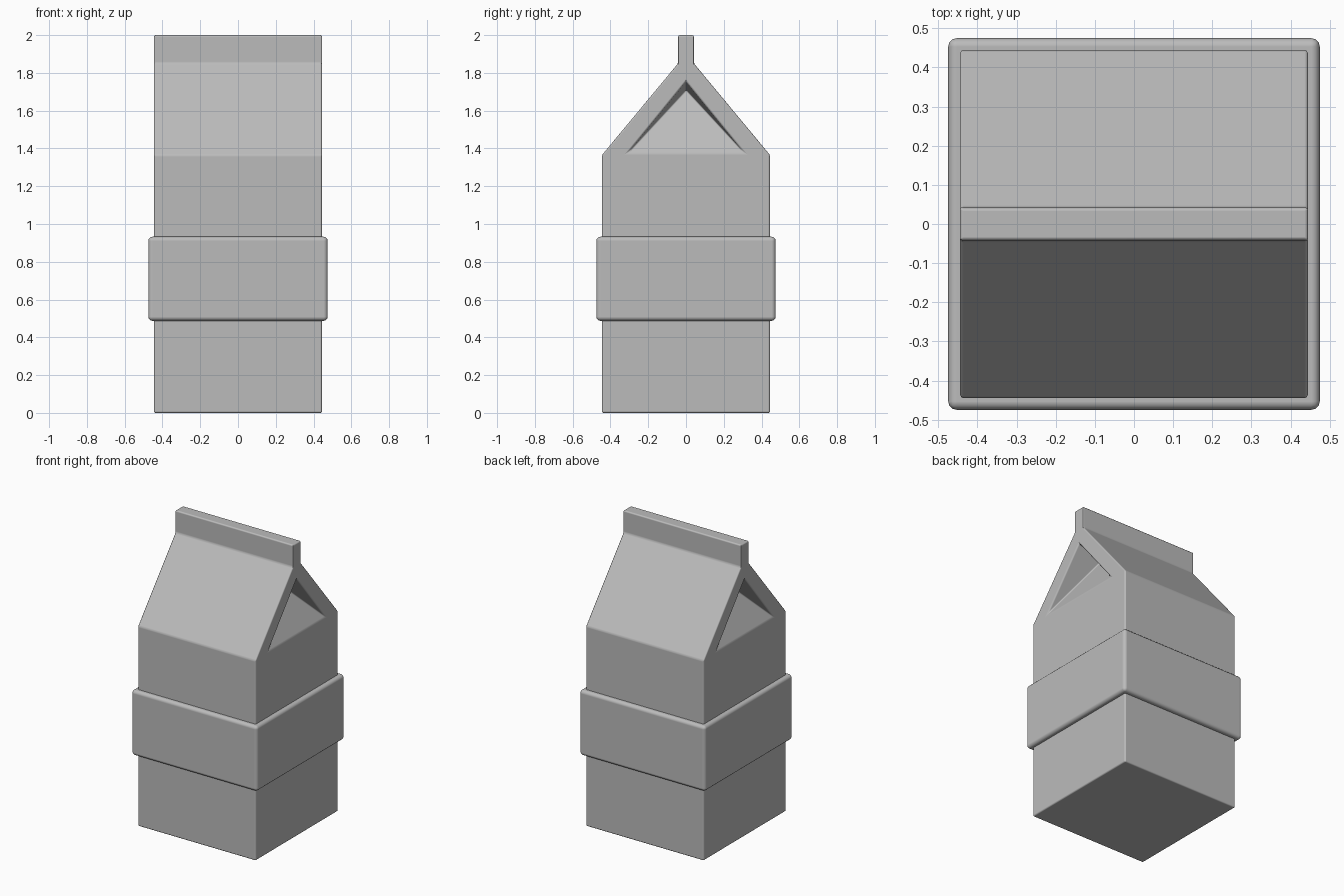
import bpy, bmesh

cube = bpy.data.objects.get("Cube")
if cube:
    bpy.data.objects.remove(cube)

grey = bpy.data.materials.new("plain grey")
grey.use_nodes = True
COLOUR = (0.5, 0.5, 0.5, 1)
grey.diffuse_color = COLOUR
grey.node_tree.nodes["Principled BSDF"].inputs["Base Color"].default_value = COLOUR


def make_object(name, bm):
    bmesh.ops.recalc_face_normals(bm, faces=bm.faces)
    mesh = bpy.data.meshes.new(name)
    bm.to_mesh(mesh)
    bm.free()
    mesh.materials.append(grey)
    obj = bpy.data.objects.new(name, mesh)
    bpy.context.collection.objects.link(obj)
    return obj


def soften(obj, width, segments=3):
    bevel = obj.modifiers.new("soft edges", "BEVEL")
    bevel.width = width
    bevel.segments = segments
    bevel.limit_method = "ANGLE"
    bevel.angle_limit = 0.35
    bevel.harden_normals = True
    for poly in obj.data.polygons:
        poly.use_smooth = True


# Carton: gabled side profile with a sealed top fin, folded in at both ends
HALF = 0.445
half_profile = [(HALF, 0), (HALF, 1.365), (0.042, 1.85), (0.042, 2.0)]
profile = half_profile + [(-y, z) for y, z in reversed(half_profile)]
bm = bmesh.new()
ends = []
for side in (-1, 1):
    outline = [bm.verts.new((side * HALF, y, z)) for y, z in profile]
    # Gable fold: a panel leaning inward between two side walls
    left = bm.verts.new((side * HALF, 0.31, 1.375))
    right = bm.verts.new((side * HALF, -0.31, 1.375))
    peak = bm.verts.new((side * HALF, 0, 1.755))
    deep = bm.verts.new((side * (HALF - 0.2), 0, 1.71))
    b0, e0, n0, t0, t1, n1, e1, b1 = outline
    for face in [(b0, e0, left, right, e1, b1), (e0, n0, peak, left),
                 (n1, e1, right, peak), (n0, t0, t1, n1, peak),
                 (left, right, deep), (left, peak, deep), (right, peak, deep)]:
        bm.faces.new(face)
    ends.append(outline)
for i in range(len(profile)):
    j = (i + 1) % len(profile)
    bm.faces.new((ends[0][i], ends[0][j], ends[1][j], ends[1][i]))
carton = make_object("carton", bm)
soften(carton, 0.016)

# Sleeve wrapped around the middle
bm = bmesh.new()
bmesh.ops.create_cube(bm, size=1)
for v in bm.verts:
    v.co = (v.co.x * 0.95, v.co.y * 0.95, 0.71 + v.co.z * 0.445)
sleeve = make_object("sleeve", bm)
soften(sleeve, 0.022)
